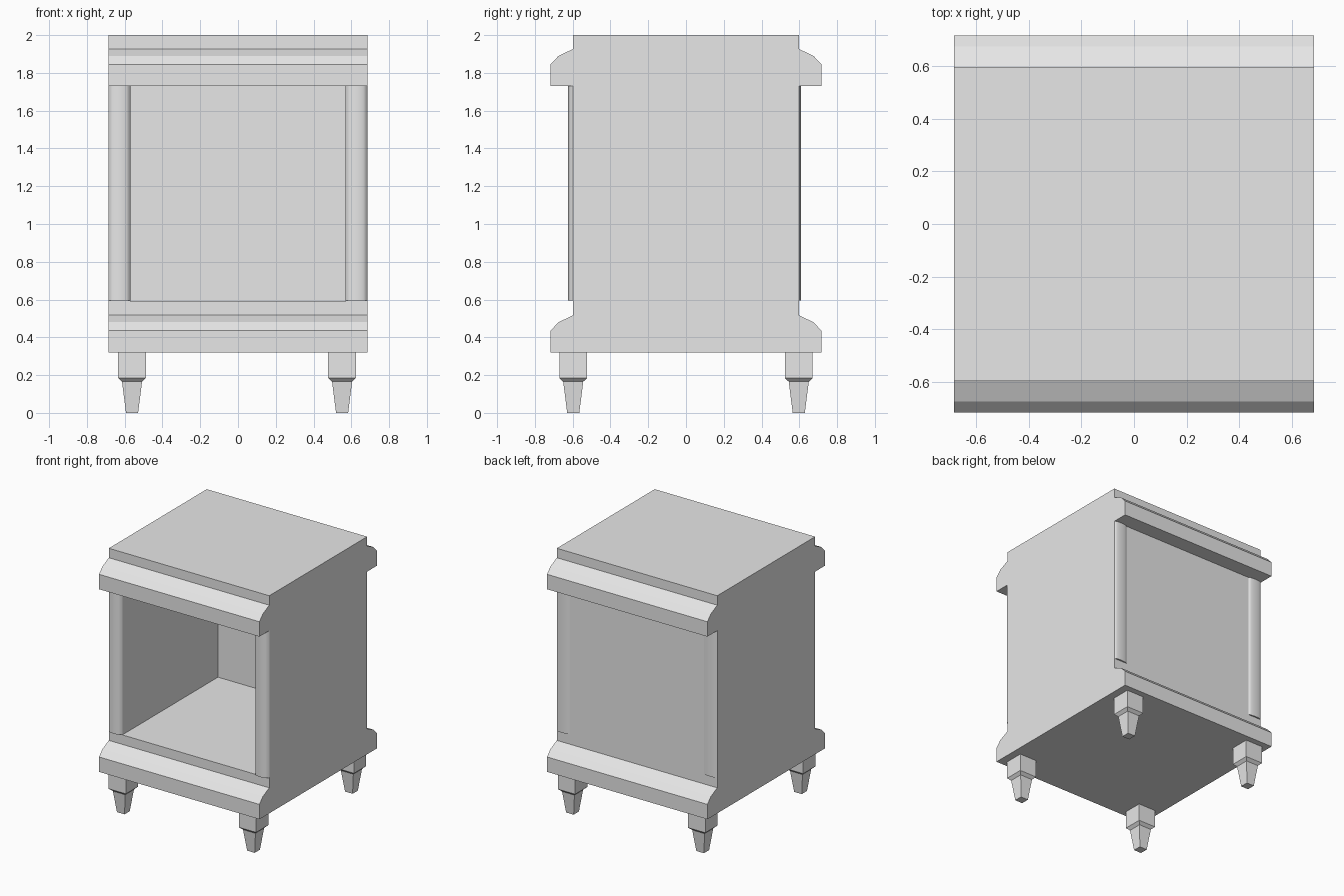
import bpy, bmesh, math
from mathutils import Matrix

if "Cube" in bpy.data.objects:
    bpy.data.objects.remove(bpy.data.objects["Cube"])

grey = bpy.data.materials.new("plain_grey")
grey.use_nodes = True
grey.diffuse_color = (0.8, 0.8, 0.8, 1)
grey.node_tree.nodes["Principled BSDF"].inputs["Base Color"].default_value = (0.8, 0.8, 0.8, 1)

HALF_X, HALF_Y = 0.685, 0.597


def finish(name, bm):
    bmesh.ops.recalc_face_normals(bm, faces=bm.faces)
    mesh = bpy.data.meshes.new(name)
    bm.to_mesh(mesh)
    bm.free()
    mesh.materials.append(grey)
    obj = bpy.data.objects.new(name, mesh)
    bpy.context.collection.objects.link(obj)
    return obj


def extrude(name, points, direction):
    """Closed prism from a 3D outline."""
    bm = bmesh.new()
    face = bm.faces.new([bm.verts.new(p) for p in points])
    new = bmesh.ops.extrude_face_region(bm, geom=[face])["geom"]
    verts = [v for v in new if isinstance(v, bmesh.types.BMVert)]
    bmesh.ops.translate(bm, verts=verts, vec=direction)
    return finish(name, bm)


# Cabinet body: side outline with a stepped moulding at top and base
def moulding(base):
    return [(0.717, base), (0.717, base + 0.115), (0.675, base + 0.16), (HALF_Y, base + 0.197)]


half = moulding(0.32) + [(HALF_Y, 1.73)] + moulding(1.73) + [(HALF_Y, 2.0)]
outline = half + [(-y, z) for y, z in reversed(half)]
body = extrude("cabinet_body", [(-HALF_X, y, z) for y, z in outline], (2 * HALF_X, 0, 0))

# Open compartment cut in from the front
bm = bmesh.new()
bmesh.ops.create_cube(bm, size=1, matrix=Matrix.Translation((0, -0.215, 1.16))
                      @ Matrix.Diagonal((1.14, 1.57, 1.14, 1)))
cutter = finish("compartment_cutter", bm)
cutter.hide_render = True
cutter.hide_viewport = True
cut = body.modifiers.new("compartment", "BOOLEAN")
cut.operation = "DIFFERENCE"
cut.solver = "EXACT"
cut.object = cutter


# Shallow rounded pilasters at the four upright corners
def pilaster(name, side, facing, bulge):
    width, steps = HALF_X - 0.57, 12
    points = []
    for i in range(steps + 1):
        t = i / steps
        depth = HALF_Y + bulge * math.sqrt(max(0, 1 - (2 * t - 1) ** 2))
        points.append((side * (0.57 + width * t), facing * depth, 0.595))
    obj = extrude(name, points, (0, 0, 1.135))
    bpy.ops.object.select_all(action="DESELECT")
    obj.select_set(True)
    bpy.context.view_layer.objects.active = obj
    bpy.ops.object.shade_smooth_by_angle(angle=math.radians(50))


# Square tapered legs
def leg(name, x, y):
    bm = bmesh.new()
    rings = []
    for z, h in [(0, 0.032), (0.165, 0.053), (0.185, 0.074), (0.32, 0.074)]:
        rings.append([bm.verts.new((x + sx * h, y + sy * h, z))
                      for sx, sy in [(-1, -1), (1, -1), (1, 1), (-1, 1)]])
    for low, high in zip(rings, rings[1:]):
        for i in range(4):
            j = (i + 1) % 4
            bm.faces.new((low[i], low[j], high[j], high[i]))
    bm.faces.new(rings[0][::-1])
    bm.faces.new(rings[-1])
    finish(name, bm)


for side, side_name in [(1, "left"), (-1, "right")]:
    for facing, face_name, bulge in [(-1, "front", 0.027), (1, "back", 0.012)]:
        pilaster(f"{face_name}_{side_name}_pilaster", side, facing, bulge)
        leg(f"{face_name}_{side_name}_leg", side * 0.556 - 0.005, facing * 0.597)
